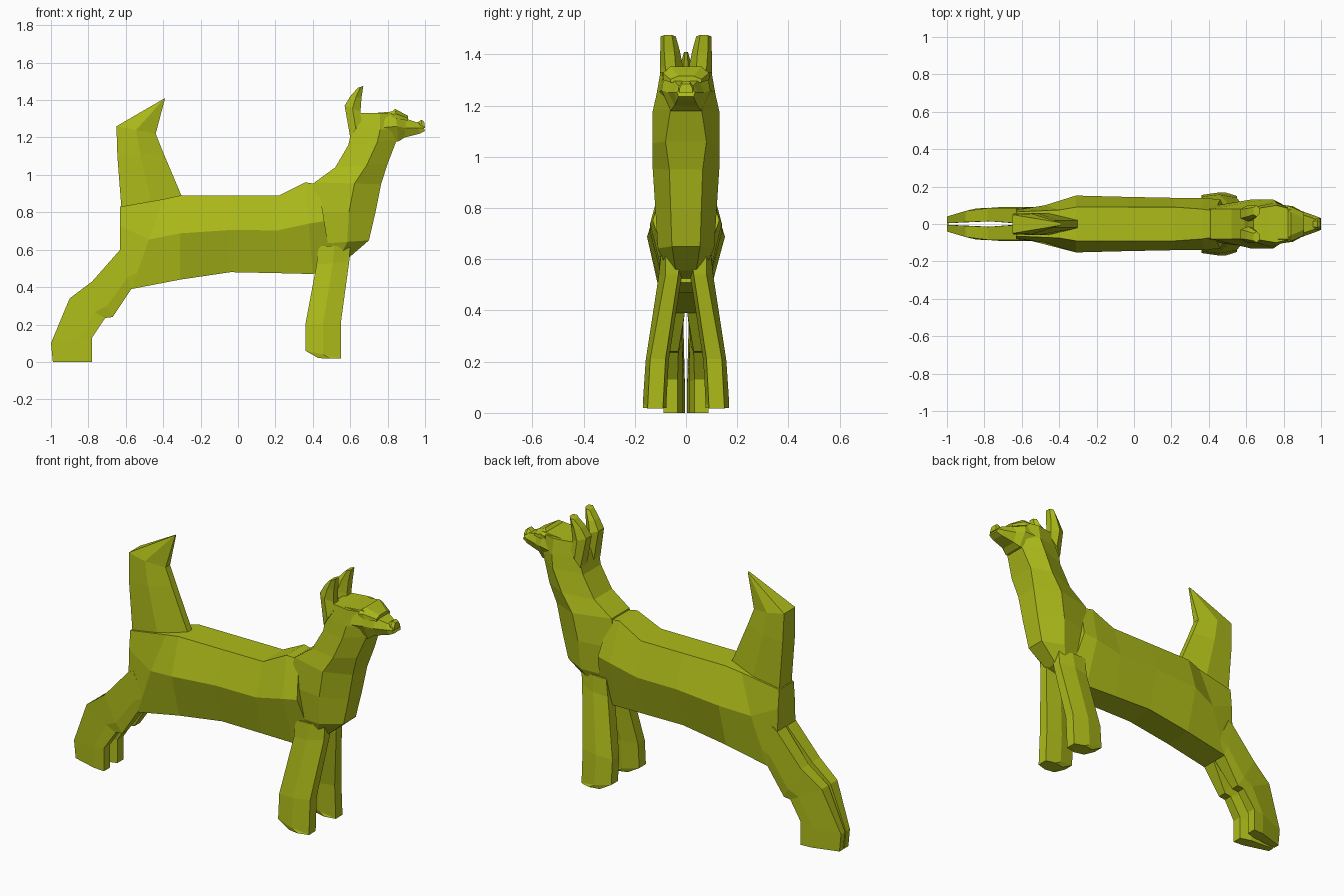
import bpy, bmesh

mat = bpy.data.materials.new("olive")
mat.diffuse_color = (0.42, 0.5, 0.01, 1)


def loft(name, rings, mid=0.5, side=1):
    """Skin six-sided rings: (xa, za, xb, zb, wa, wm, wb[, ya, yb]).
    a/b are the two profile points, w half widths at a, middle and b,
    ya/yb the sideways offset of a and b."""
    bm = bmesh.new()
    loops = []
    for r in rings:
        xa, za, xb, zb, wa, wm, wb = r[:7]
        ya, yb = r[7:] if len(r) > 7 else (0, 0)
        xm, zm, ym = (p + (q - p) * mid for p, q in ((xa, xb), (za, zb), (ya, yb)))
        pts = [(xa, ya - wa, za), (xa, ya + wa, za), (xm, ym + wm, zm),
               (xb, yb + wb, zb), (xb, yb - wb, zb), (xm, ym - wm, zm)]
        loops.append([bm.verts.new((x, y * side, z)) for x, y, z in pts])
    for a, b in zip(loops, loops[1:]):
        for i in range(6):
            j = (i + 1) % 6
            bm.faces.new((a[i], a[j], b[j], b[i]))
    bm.faces.new(loops[0])
    bm.faces.new(loops[-1])
    bmesh.ops.recalc_face_normals(bm, faces=bm.faces)
    me = bpy.data.meshes.new(name)
    bm.to_mesh(me)
    bm.free()
    me.materials.append(mat)
    ob = bpy.data.objects.new(name, me)
    bpy.context.collection.objects.link(ob)
    return ob


# trunk, rump to shoulder
loft("body", [
    (-0.63, 0.83, -0.63, 0.60, 0.065, 0.075, 0.08),
    (-0.40, 0.87, -0.57, 0.39, 0.075, 0.10, 0.085),
    (-0.31, 0.89, -0.31, 0.44, 0.09, 0.152, 0.085),
    (-0.04, 0.89, -0.04, 0.48, 0.09, 0.145, 0.085),
    (0.22, 0.89, 0.20, 0.475, 0.09, 0.14, 0.08),
    (0.36, 0.96, 0.40, 0.47, 0.08, 0.14, 0.075),
    (0.43, 0.95, 0.50, 0.51, 0.07, 0.13, 0.05)], mid=0.45)

# chest and neck, bottom to top
loft("neck", [
    (0.45, 0.51, 0.59, 0.555, 0.04, 0.06, 0.04),
    (0.41, 0.63, 0.70, 0.65, 0.08, 0.11, 0.055),
    (0.38, 0.80, 0.735, 0.80, 0.09, 0.12, 0.06),
    (0.41, 0.96, 0.765, 0.95, 0.08, 0.13, 0.065),
    (0.52, 1.04, 0.80, 1.06, 0.08, 0.13, 0.08),
    (0.59, 1.16, 0.85, 1.19, 0.08, 0.13, 0.06),
    (0.61, 1.25, 0.86, 1.24, 0.085, 0.115, 0.07),
    (0.64, 1.33, 0.84, 1.33, 0.08, 0.10, 0.08)], mid=0.6)

# head and muzzle
loft("head", [
    (0.72, 1.33, 0.77, 1.17, 0.08, 0.11, 0.06),
    (0.84, 1.34, 0.86, 1.18, 0.08, 0.095, 0.06),
    (0.90, 1.30, 0.89, 1.20, 0.05, 0.07, 0.045),
    (0.96, 1.28, 0.97, 1.22, 0.03, 0.045, 0.035),
    (0.985, 1.27, 1.0, 1.235, 0.02, 0.035, 0.03)])
loft("brow", [
    (0.82, 1.335, 0.82, 1.31, 0.08, 0.095, 0.09),
    (0.84, 1.353, 0.85, 1.30, 0.06, 0.09, 0.09),
    (0.91, 1.315, 0.91, 1.29, 0.03, 0.06, 0.06)])
loft("nose", [
    (0.95, 1.275, 0.95, 1.25, 0.015, 0.03, 0.03),
    (0.98, 1.295, 0.98, 1.25, 0.015, 0.03, 0.03),
    (0.995, 1.285, 1.0, 1.25, 0.015, 0.025, 0.025)])

# upright tail
loft("tail", [
    (-0.62, 0.78, -0.29, 0.86, 0.055, 0.06, 0.02),
    (-0.645, 1.10, -0.40, 1.12, 0.055, 0.06, 0.02),
    (-0.65, 1.26, -0.44, 1.22, 0.05, 0.055, 0.02),
    (-0.40, 1.405, -0.39, 1.41, 0.008, 0.008, 0.004)])

# paired parts
for side, label in ((-1, "right"), (1, "left")):
    loft(label + "_front_leg", [
        (0.43, 0.62, 0.60, 0.62, 0.035, 0.04, 0.03, 0.065, 0.05),
        (0.42, 0.52, 0.595, 0.54, 0.03, 0.045, 0.025, 0.07, 0.055),
        (0.36, 0.20, 0.55, 0.21, 0.03, 0.045, 0.03, 0.115, 0.11),
        (0.36, 0.06, 0.55, 0.02, 0.03, 0.046, 0.03, 0.125, 0.12),
        (0.43, 0.02, 0.55, 0.018, 0.035, 0.046, 0.03, 0.125, 0.12)], side=side)
    loft(label + "_hind_leg", [
        (-0.60, 0.62, -0.50, 0.42, 0.04, 0.045, 0.04, 0.045, 0.045),
        (-0.63, 0.60, -0.57, 0.39, 0.04, 0.045, 0.04, 0.045, 0.045),
        (-0.78, 0.43, -0.67, 0.24, 0.035, 0.038, 0.025, 0.05, 0.055),
        (-0.90, 0.34, -0.71, 0.235, 0.03, 0.036, 0.025, 0.04, 0.055),
        (-1.0, 0.10, -0.78, 0.13, 0.018, 0.034, 0.027, 0.022, 0.06),
        (-0.99, 0.0, -0.78, 0.0, 0.018, 0.034, 0.027, 0.022, 0.06)],
        mid=0.7, side=side)
    loft(label + "_ear", [
        (0.60, 1.20, 0.66, 1.29, 0.03, 0.04, 0.03, 0.06, 0.06),
        (0.57, 1.37, 0.655, 1.34, 0.025, 0.045, 0.02, 0.055, 0.06),
        (0.60, 1.42, 0.66, 1.41, 0.022, 0.038, 0.02, 0.06, 0.065),
        (0.64, 1.465, 0.67, 1.475, 0.02, 0.03, 0.015, 0.07, 0.07)], side=side)
